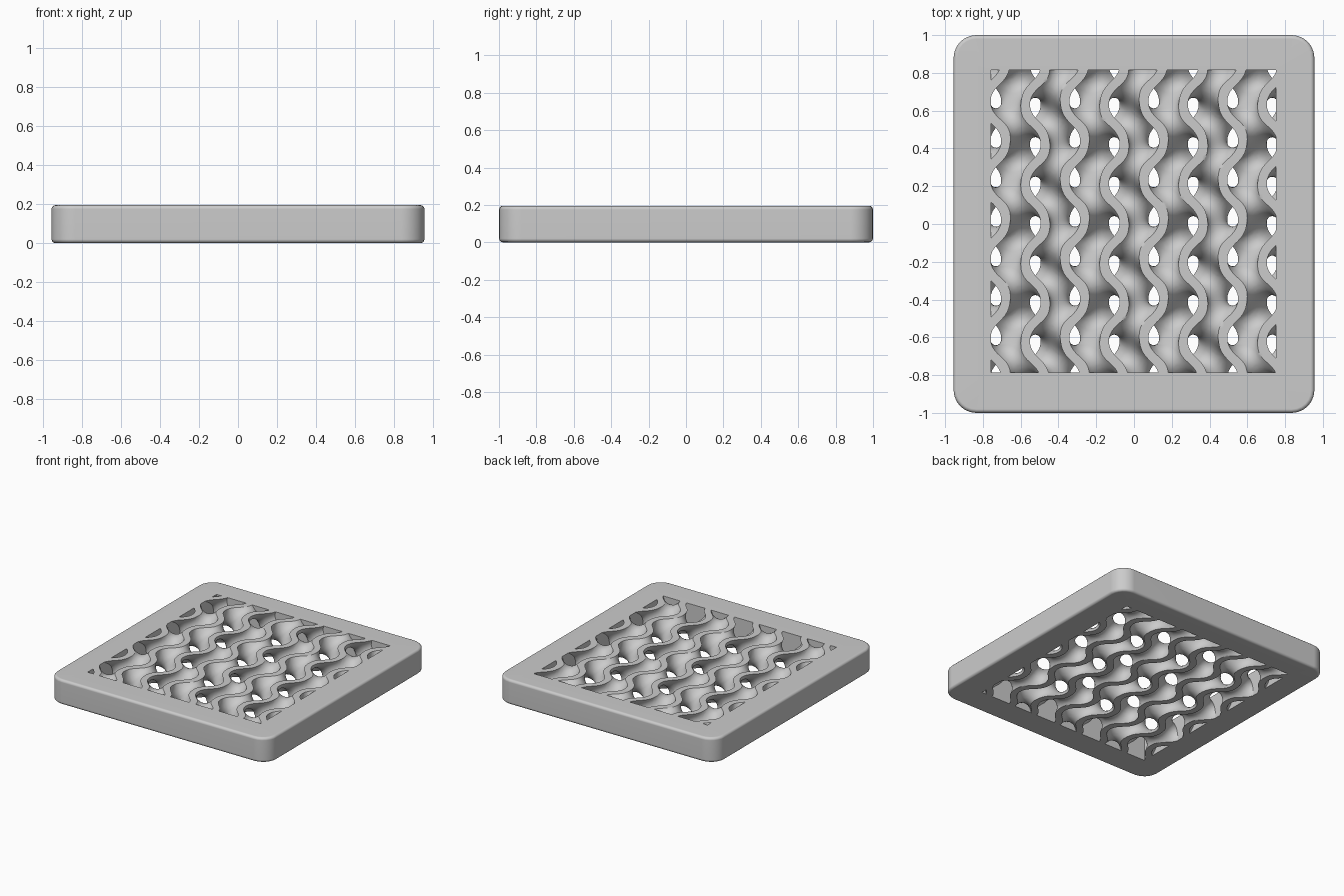
import bpy
import bmesh
import math
from itertools import product
from mathutils import Vector

old = bpy.data.objects.get("Cube")
if old:
    bpy.data.objects.remove(old, do_unlink=True)

HEIGHT = 0.195
X_OUT, Y_OUT = 0.955, 1.0
HOLE_MIN, HOLE_MAX = Vector((-0.757, -0.787, 0)), Vector((0.752, 0.814, HEIGHT))
PERIOD = 0.418            # length of one lattice wave
HALF_WALL = 0.5           # half thickness of the lattice sheet, as a field value
Y_SHIFT = 0.0135
STEP = 0.013

# Plain grey material
grey = bpy.data.materials.new("light grey")
grey.use_nodes = True
grey.diffuse_color = (0.6, 0.6, 0.6, 1)
grey.node_tree.nodes["Principled BSDF"].inputs["Base Color"].default_value = (0.6, 0.6, 0.6, 1)


def make_object(name, bm, angle):
    bmesh.ops.recalc_face_normals(bm, faces=bm.faces)
    mesh = bpy.data.meshes.new(name)
    bm.to_mesh(mesh)
    bm.free()
    mesh.materials.append(grey)
    obj = bpy.data.objects.new(name, mesh)
    bpy.context.collection.objects.link(obj)
    bpy.ops.object.select_all(action='DESELECT')
    obj.select_set(True)
    bpy.context.view_layer.objects.active = obj
    bpy.ops.object.shade_smooth_by_angle(angle=math.radians(angle))
    return obj


# Frame: rounded rectangle rings lofted round the rim and through the opening
def ring(bm, low, high, radius, z, segments=6):
    verts = []
    for corner in range(4):
        right, back = corner in (0, 3), corner in (0, 1)
        cx = high[0] - radius if right else low[0] + radius
        cy = high[1] - radius if back else low[1] + radius
        for s in range(segments + 1):
            a = math.pi / 2 * (corner + s / segments)
            verts.append(bm.verts.new((cx + radius * math.cos(a), cy + radius * math.sin(a), z)))
    return verts


def build_frame():
    bm = bmesh.new()
    bevel, corner, rings = 0.02, 0.12, []
    steps = [math.pi / 2 * s / 3 for s in range(4)]
    rim = [(bevel * (1 - math.sin(a)), bevel * (1 - math.cos(a))) for a in steps]
    rim += [(inset, HEIGHT - z) for inset, z in reversed(rim)]
    for inset, z in rim:
        x, y = X_OUT - inset, Y_OUT - inset
        rings.append(ring(bm, (-x, -y), (x, y), corner - inset, z))
    for z in (HEIGHT, 0):
        rings.append(ring(bm, HOLE_MIN, HOLE_MAX, 0, z))
    for lower, upper in zip(rings, rings[1:] + rings[:1]):
        for i in range(len(lower)):
            j = (i + 1) % len(lower)
            bm.faces.new((lower[i], lower[j], upper[j], upper[i]))
    bmesh.ops.remove_doubles(bm, verts=bm.verts, dist=1e-5)
    frame = make_object("frame", bm, 40)
    normals = frame.modifiers.new("flat_shading", 'WEIGHTED_NORMAL')
    normals.keep_sharp = True


# Lattice: thickened gyroid sheet, meshed by surface nets on a regular grid
def build_lattice():
    margin = Vector((0.004, 0.004, 0))
    low, size = HOLE_MIN - margin, HOLE_MAX - HOLE_MIN + 2 * margin
    count = [round(s / STEP) for s in size]
    cell = [s / c for s, c in zip(size, count)]
    origin = (0, Y_SHIFT, HEIGHT / 2)
    waves = []
    for axis in range(3):
        angles = [(low[axis] + i * cell[axis] - origin[axis]) * math.tau / PERIOD
                  for i in range(count[axis] + 1)]
        waves.append([(math.sin(a), math.cos(a)) for a in angles])

    # Field is positive inside the sheet, hugely negative outside the box
    outside = -1e9
    nx, ny, nz = (c + 3 for c in count)
    field = [outside] * (nx * ny * nz)
    strides = (ny * nz, nz, 1)
    for i, (sx, cx) in enumerate(waves[0]):
        for j, (sy, cy) in enumerate(waves[1]):
            base = (i + 1) * strides[0] + (j + 1) * nz + 1
            for k, (sz, cz) in enumerate(waves[2]):
                field[base + k] = HALF_WALL - abs(sx * cy + sy * cz + sz * cx)

    corners = list(product((0, 1), repeat=3))
    offsets = [sum(c * s for c, s in zip(corner, strides)) for corner in corners]
    edges = [(a, b) for a in range(8) for b in range(a + 1, 8)
             if sum(abs(p - q) for p, q in zip(corners[a], corners[b])) == 1]
    bm = bmesh.new()
    verts = {}
    for i, j, k in product(range(nx - 1), range(ny - 1), range(nz - 1)):
        start = i * strides[0] + j * nz + k
        values = [field[start + o] for o in offsets]
        if max(values) <= 0 or min(values) > 0:
            continue
        curved, capped = [], []
        for a, b in edges:
            u, v = values[a], values[b]
            if (u > 0) != (v > 0):
                point = Vector(corners[a]).lerp(Vector(corners[b]), u / (u - v))
                (capped if min(u, v) < -1e6 else curved).append(point)
        points = curved or capped
        p = sum(points, Vector()) / len(points) + Vector((i - 1, j - 1, k - 1))
        verts[start] = bm.verts.new([o + q * c for o, q, c in zip(low, p, cell)])

    # One quad across every grid edge that crosses the surface
    for i, j, k in product(range(1, nx - 1), range(1, ny - 1), range(1, nz - 1)):
        here = i * strides[0] + j * nz + k
        for axis in range(3):
            s, t = strides[(axis + 1) % 3], strides[(axis + 2) % 3]
            for node in ((here - strides[axis], here) if (i, j, k)[axis] == 1 else (here,)):
                inside = field[node] > 0
                if inside != (field[node + strides[axis]] > 0):
                    quad = [verts[node - d] for d in (0, s, s + t, t)]
                    bm.faces.new(quad if inside else quad[::-1])
    make_object("gyroid_lattice", bm, 40)


build_frame()
build_lattice()
